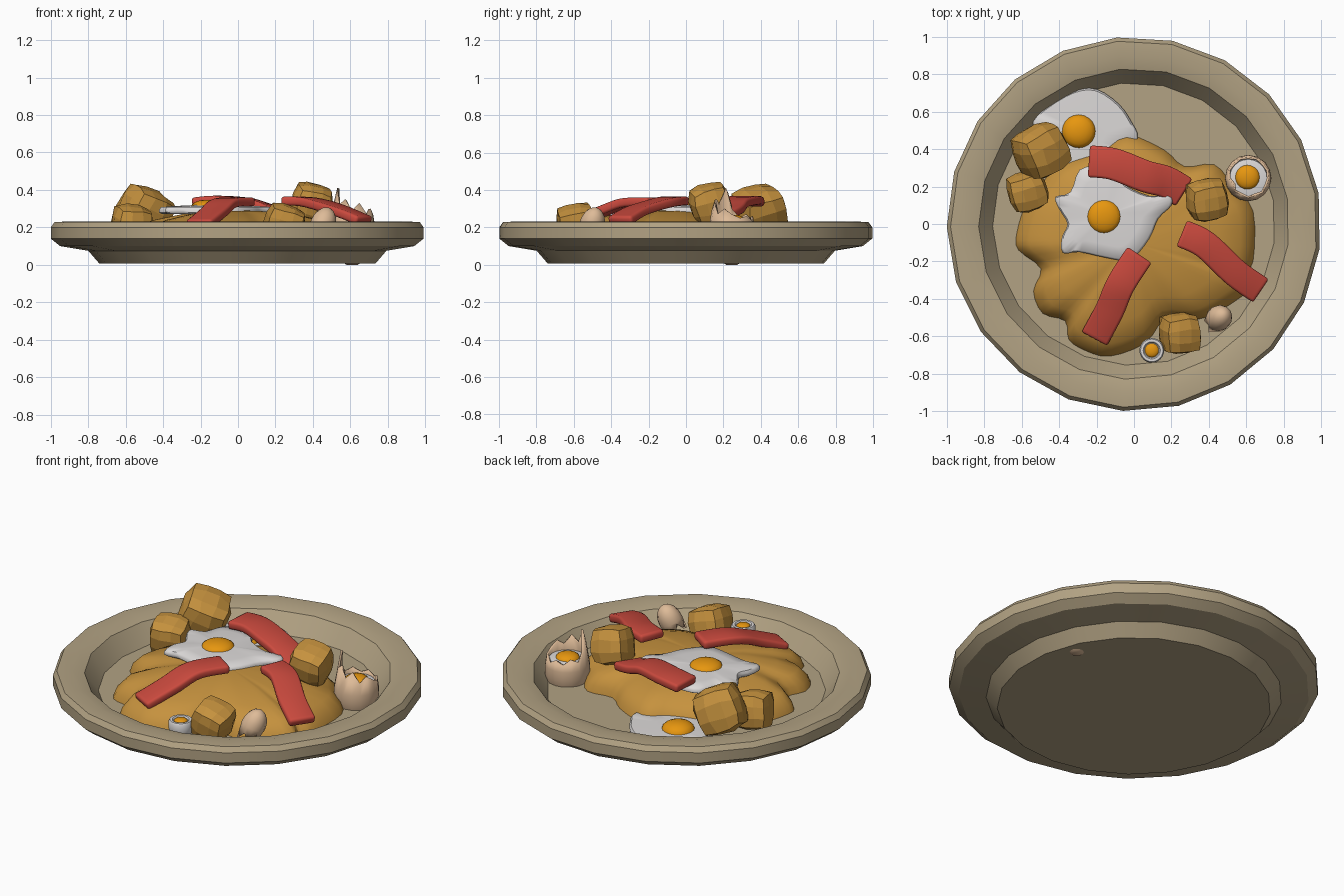
import bpy, bmesh, math, random
from mathutils import Vector, Euler, geometry

if "Cube" in bpy.data.objects:
    bpy.data.objects.remove(bpy.data.objects["Cube"])

random.seed(4)


def material(name, rgb):
    m = bpy.data.materials.new(name)
    lin = [((c / 255 + 0.055) / 1.055) ** 2.4 for c in rgb]
    m.diffuse_color = (*lin, 1)
    m.use_nodes = True
    m.node_tree.nodes["Principled BSDF"].inputs["Base Color"].default_value = m.diffuse_color
    return m


STONE = material("stoneware tan", (178, 162, 131))
HASH = material("fried potato gold", (198, 146, 62))
WHITE = material("egg white", (220, 217, 216))
YOLK = material("yolk orange", (236, 154, 16))
BACON = material("bacon red", (203, 74, 62))
SHELL = material("eggshell beige", (222, 187, 152))


def finish(name, bm, mat, angle=40):
    bmesh.ops.recalc_face_normals(bm, faces=bm.faces)
    me = bpy.data.meshes.new(name)
    bm.to_mesh(me)
    bm.free()
    me.materials.append(mat)
    if angle:
        me.shade_smooth()
        me.set_sharp_from_angle(angle=math.radians(angle))
    ob = bpy.data.objects.new(name, me)
    bpy.context.collection.objects.link(ob)
    return ob


def loft(name, rings, mat, caps=(True, True), angle=40):
    """Skin a stack of equal-length closed rings."""
    bm = bmesh.new()
    vs = [[bm.verts.new(p) for p in r] for r in rings]
    n = len(vs[0])
    for a, b in zip(vs, vs[1:]):
        for i in range(n):
            j = (i + 1) % n
            bm.faces.new((a[i], a[j], b[j], b[i]))
    for use, ring in zip(caps, (vs[0], vs[-1])):
        if use:
            bm.faces.new(ring)
    return finish(name, bm, mat, angle)


def circle(c, r, z, n, turn=0):
    return [(c[0] + r * math.cos(turn + math.tau * i / n),
             c[1] + r * math.sin(turn + math.tau * i / n), z) for i in range(n)]


def lathe(name, c, profile, mat, n=24, turn=0, **kw):
    return loft(name, [circle(c, r, z, n, turn) for r, z in profile], mat, **kw)


def spline(pts, closed=False, steps=4):
    """Smooth curve through the given points."""
    pts = [Vector(p) for p in pts]
    n, out = len(pts), []
    for i in range(n if closed else n - 1):
        if closed:
            a, b, c, d = (pts[(i + k) % n] for k in (-1, 0, 1, 2))
        else:
            a, b, c, d = (pts[min(max(i + k, 0), n - 1)] for k in (-1, 0, 1, 2))
        for s in range(steps):
            t = s / steps
            out.append(0.5 * (2 * b + (c - a) * t + (2 * a - 5 * b + 4 * c - d) * t * t
                              + (3 * b - a - 3 * c + d) * t ** 3))
    return out if closed else out + [pts[-1]]


def mound(name, outline, centre, levels, mat, steps=3):
    """Star-shaped outline shrunk towards its centre over (scale, z) levels."""
    pts = spline([(x, y, 0) for x, y in outline], True, steps)
    c = Vector((*centre, 0))
    rings = [[(*(c + (p - c) * s).xy, z) for p in pts] for s, z in levels]
    return loft(name, rings, mat, angle=50)


def yolk(name, c, r, z, h):
    a = [math.radians(d) for d in (0, 20, 40, 60, 78)]
    lathe(name, c, [(r * math.cos(t), z + h * math.sin(t)) for t in a], YOLK, n=20)


def bacon(name, path, width):
    pts = spline(path, steps=5)
    bm = bmesh.new()
    rows = []
    for i, p in enumerate(pts):
        d = pts[min(i + 1, len(pts) - 1)] - pts[max(i - 1, 0)]
        side = Vector((-d.y, d.x, 0)).normalized() * width / 2
        rows.append([bm.verts.new(p + side * k) for k in (-1, 0, 1)])
    for a, b in zip(rows, rows[1:]):
        for k in range(2):
            bm.faces.new((a[k], a[k + 1], b[k + 1], b[k]))
    ob = finish(name, bm, BACON, 60)
    so = ob.modifiers.new("thickness", 'SOLIDIFY')
    so.thickness, so.offset = 0.048, 0
    be = ob.modifiers.new("round", 'BEVEL')
    be.width, be.segments = 0.014, 2


def potato(name, loc, half, rot):
    bm = bmesh.new()
    bmesh.ops.create_cube(bm, size=2)
    bmesh.ops.subdivide_edges(bm, edges=bm.edges[:], cuts=2, use_grid_fill=True)
    turn = Euler(rot).to_matrix()
    for v in bm.verts:
        p = v.co * 0.35 + v.co.normalized() * 0.68
        p += Vector([random.uniform(-0.04, 0.04) for _ in range(3)])
        v.co = turn @ (p * half) + Vector(loc)
    finish(name, bm, HASH, 0)


# plate
lathe("plate", (0, 0), [(0.74, 0.006), (0.80, 0.075), (0.95, 0.10), (1.0, 0.14),
      (1.0, 0.20), (0.98, 0.228), (0.90, 0.232), (0.83, 0.215), (0.755, 0.11)],
      STONE, n=21, turn=math.radians(9.5), angle=25)

# hash brown mound
mound("hash_mound",
      [(-.04, .48), (.16, .40), (.27, .31), (.43, .32), (.53, .21), (.64, .07),
       (.64, -.2), (.59, -.27), (.62, -.35), (.47, -.46), (.35, -.51), (.17, -.51),
       (.06, -.64), (-.13, -.71), (-.26, -.68), (-.35, -.62), (-.37, -.52),
       (-.49, -.48), (-.54, -.36), (-.50, -.24), (-.62, -.14), (-.63, -.05),
       (-.58, .11), (-.50, .21), (-.40, .32), (-.18, .40)],
      (-0.01, -0.1), [(1, .10), (.97, .15), (.88, .205), (.7, .24), (.45, .272),
                      (.2, .287), (.05, .29)], HASH)

# fried eggs
mound("fried_egg_white",
      [(-.29, .29), (-.18, .31), (-.11, .29), (-.05, .21), (.08, .15), (.19, .155),
       (.20, .10), (.13, .03), (.08, -.08), (-.02, -.19), (-.15, -.18), (-.29, -.15),
       (-.38, -.155), (-.385, -.07), (-.355, 0), (-.40, .08), (-.42, .145),
       (-.34, .17)], (-.15, .05),
      [(.95, .272), (1, .28), (1, .295), (.96, .308), (.7, .314), (.2, .32)], WHITE)
yolk("fried_egg_yolk", (-.16, .04), .09, .312, .036)
mound("flat_egg_white",
      [(-.54, .55), (-.46, .63), (-.32, .71), (-.20, .72), (-.08, .64), (-.01, .54),
       (.02, .46), (-.04, .36), (-.2, .28), (-.37, .29), (-.42, .38), (-.50, .46)],
      (-.27, .49), [(.98, .108), (1, .135), (.96, .148), (.4, .152)], WHITE)
yolk("flat_egg_yolk", (-.295, .495), .09, .148, .045)

# bacon strips
bacon("bacon_back", [(-.24, .335, .335), (-.11, .32, .345), (.06, .255, .33),
                     (.17, .225, .295), (.265, .17, .262)], .17)
bacon("bacon_front", [(.03, -.165, .335), (-.07, -.32, .33), (-.13, -.46, .28),
                      (-.21, -.61, .215)], .155)
bacon("bacon_right", [(.255, -.05, .34), (.38, -.11, .335), (.54, -.26, .29),
                      (.675, -.355, .235)], .15)

# potato chunks
potato("potato_back_left", (-.50, .39, .28), .135, (.3, .4, .5))
potato("potato_left", (-.57, .175, .215), .107, (.2, .1, .3))
potato("potato_right", (.39, .13, .325), .11, (.3, .2, .2))
potato("potato_front", (.245, -.585, .215), .108, (.2, .3, .1))

# large broken shell holding an egg
C = (.61, .245)
jag = [.27, .25, .26, .235, .26, .24, .27, .25, .30, .41, .32, .35, .29, .33, .27, .30]
shell_rings = [circle(C, r, z, 16) for r, z in
               ((.03, 0), (.075, .03), (.107, .08), (.124, .15), (.123, .2))]
shell_rings.append([(C[0] + (.119 - .18 * (h - .23)) * math.cos(math.tau * i / 16),
                     C[1] + (.119 - .18 * (h - .23)) * math.sin(math.tau * i / 16), h)
                    for i, h in enumerate(jag)])
big = loft("broken_shell", shell_rings, SHELL, caps=(True, False), angle=50)
big.modifiers.new("thickness", 'SOLIDIFY').thickness = 0.012
lathe("shell_egg_white", C, [(.08, .15), (.108, .2), (.1, .235), (.07, .242)], WHITE)
yolk("shell_egg_yolk", (.606, .25), .066, .238, .03)

# small shell cap, tipped with its jagged opening to the front left
rim = [-.03, .02, -.05, .01, -.04, .03, -.02, .02, -.05, .0, -.04, .02]
lean = Euler((-.25, .35, 0)).to_matrix()
cap = []
for a in (80, 60, 40, 20, 0, None):
    ring = []
    for i, h in enumerate(rim):
        t = math.tau * i / len(rim)
        r, z = (.064, -.03 + h) if a is None else (
            .068 * math.cos(math.radians(a)), .01 + .098 * math.sin(math.radians(a)))
        ring.append(Vector((.45, -.505, .205)) + lean @ Vector((r * math.cos(t), r * math.sin(t), z)))
    cap.append(ring)
small = loft("shell_cap", cap, SHELL, caps=(True, False), angle=50)
small.modifiers.new("thickness", 'SOLIDIFY').thickness = 0.008

# small halved egg
D = (.095, -.675)
lathe("halved_egg_white", D, [(.03, .105), (.056, .13), (.066, .17), (.066, .21),
      (.06, .22), (.046, .22), (.04, .212)], WHITE)
yolk("halved_egg_yolk", D, .038, .21, .016)
